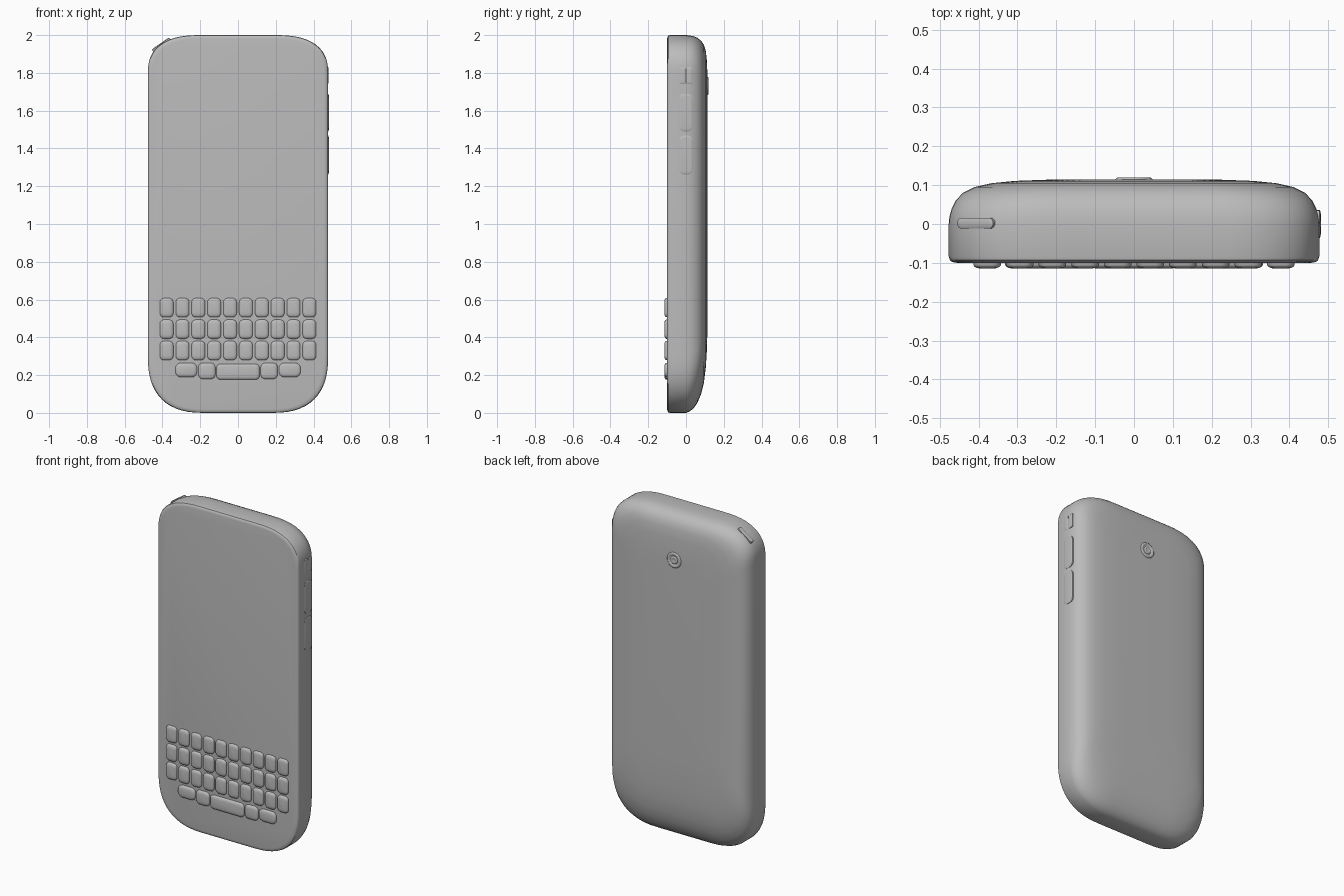
import bpy, bmesh, math
from mathutils import Vector

if "Cube" in bpy.data.objects:
    bpy.data.objects.remove(bpy.data.objects["Cube"])

grey = bpy.data.materials.new("plain_grey")
grey.diffuse_color = (0.5, 0.5, 0.5, 1)
grey.use_nodes = True
grey.node_tree.nodes["Principled BSDF"].inputs["Base Color"].default_value = grey.diffuse_color


def loft(name, rings, angle=35):
    """Skin a stack of equal-length closed rings and cap both ends."""
    bm = bmesh.new()
    rows = [[bm.verts.new(p) for p in ring] for ring in rings]
    n = len(rows[0])
    for a, b in zip(rows, rows[1:]):
        for i in range(n):
            j = (i + 1) % n
            bm.faces.new((a[i], a[j], b[j], b[i]))
    bm.faces.new(rows[0])
    bm.faces.new(rows[-1])
    bmesh.ops.recalc_face_normals(bm, faces=bm.faces)
    me = bpy.data.meshes.new(name)
    bm.to_mesh(me)
    bm.free()
    me.materials.append(grey)
    ob = bpy.data.objects.new(name, me)
    bpy.context.collection.objects.link(ob)
    bpy.ops.object.select_all(action='DESELECT')
    ob.select_set(True)
    bpy.context.view_layer.objects.active = ob
    bpy.ops.object.shade_smooth_by_angle(angle=math.radians(angle))
    return ob


def outline(x0, x1, z0, z1, low, high, power=2.0, steps=8):
    """Rounded rectangle; low / high are the (rx, rz) corner radii."""
    pts = []
    for q, (sx, sz) in enumerate([(1, 1), (-1, 1), (-1, -1), (1, -1)]):
        rx, rz = high if sz > 0 else low
        cx = x1 - rx if sx > 0 else x0 + rx
        cz = z1 - rz if sz > 0 else z0 + rz
        for k in range(steps + 1):
            t = math.pi / 2 * k / steps
            if q % 2:
                t = math.pi / 2 - t
            pts.append((cx + sx * rx * max(math.cos(t), 0) ** (2 / power),
                        cz + sz * rz * max(math.sin(t), 0) ** (2 / power)))
    return pts


def button(name, centre, u, v, w, h, r, layers):
    """Pillow-shaped plate; layers are (height, inset) along the normal."""
    c, u, v = Vector(centre), Vector(u), Vector(v)
    n = u.cross(v)
    rings = []
    for height, inset in layers:
        a, b = w / 2 - inset, h / 2 - inset
        rr = min(max(r - inset * 0.5, 0.002), a * 0.98, b * 0.98)
        rings.append([c + u * p + v * q + n * height for p, q in
                      outline(-a, a, -b, b, (rr, rr), (rr, rr), 2, 5)])
    return loft(name, rings, 50)


# Body: (y, side inset, top inset, bottom inset), front to back
HALF = 0.477
profile = [(-0.100, 0.022, 0.018, 0.018), (-0.098, 0.009, 0.008, 0.008),
           (-0.093, 0.003, 0.002, 0.002), (-0.084, 0, 0, 0),
           (0.000, 0, 0, 0), (0.020, 0.002, 0.002, 0.008),
           (0.040, 0.008, 0.006, 0.024), (0.060, 0.018, 0.014, 0.052),
           (0.080, 0.036, 0.030, 0.10), (0.095, 0.066, 0.052, 0.16),
           (0.105, 0.11, 0.085, 0.24), (0.111, 0.17, 0.14, 0.34),
           (0.115, 0.28, 0.25, 0.50)]
body_rings = []
for y, sx, st, sb in profile:
    pts = outline(-HALF + sx, HALF - sx, sb, 2 - st,
                  (0.30 - sx * 0.5, 0.30 - sb * 0.2),
                  (0.28 - sx * 0.5, 0.20), 2.5, 14)
    body_rings.append([(x, y, z) for x, z in pts])
loft("body", body_rings)

# Keyboard: three rows of ten keys, then the short bottom row
X, Y, Z = (1, 0, 0), (0, 1, 0), (0, 0, 1)
KEY = [(-0.005, 0), (0.006, 0), (0.010, 0.003), (0.013, 0.009), (0.015, 0.018)]
for row, z in enumerate((0.557, 0.443, 0.330)):
    for col in range(10):
        button(f"key_{row}_{col}", (-0.378 + 0.084 * col, -0.1, z), X, Z,
               0.071, 0.101, 0.022, KEY)
button("space_key", (0, -0.1, 0.218), X, Z, 0.228, 0.084, 0.022, KEY)
for side in (-1, 1):
    button("inner_key", (side * 0.165, -0.1, 0.222), X, Z, 0.09, 0.085, 0.024, KEY)
    button("outer_key", (side * 0.274, -0.1, 0.227), X, Z, 0.115, 0.074, 0.028, KEY)

# Buttons on the right side
PLATE = [(-0.02, 0), (0.002, 0), (0.004, 0.004), (0.005, 0.010)]
button("upper_volume_button", (HALF - 0.001, 0, 1.590), Y, Z, 0.072, 0.198, 0.024, PLATE)
button("lower_volume_button", (HALF - 0.001, 0, 1.365), Y, Z, 0.072, 0.205, 0.024, PLATE)
for side in (-1, 1):
    button("switch_half", (HALF - 0.002, side * 0.0175, 1.785), Y, Z,
           0.034, 0.088, 0.008, PLATE)

# Power button on the upper left corner, tilted along the corner curve
n = Vector((-2.32, 0, 3.35)).normalized()
button("power_button", (-0.408, 0.002, 1.952), Vector(Y).cross(n), Y,
       0.112, 0.028, 0.0135, PLATE)

# Camera on the back: ring, groove and domed lens
lens = [(0.048, 0.108), (0.047, 0.116), (0.042, 0.120), (0.035, 0.120),
        (0.029, 0.115), (0.024, 0.1145), (0.021, 0.118), (0.014, 0.120),
        (0.009, 0.117), (0.003, 0.117)]
loft("camera_lens", [[(r * math.cos(a), y, 1.73 + r * math.sin(a))
                      for a in (math.tau * k / 32 for k in range(32))]
                     for r, y in lens], 50)
